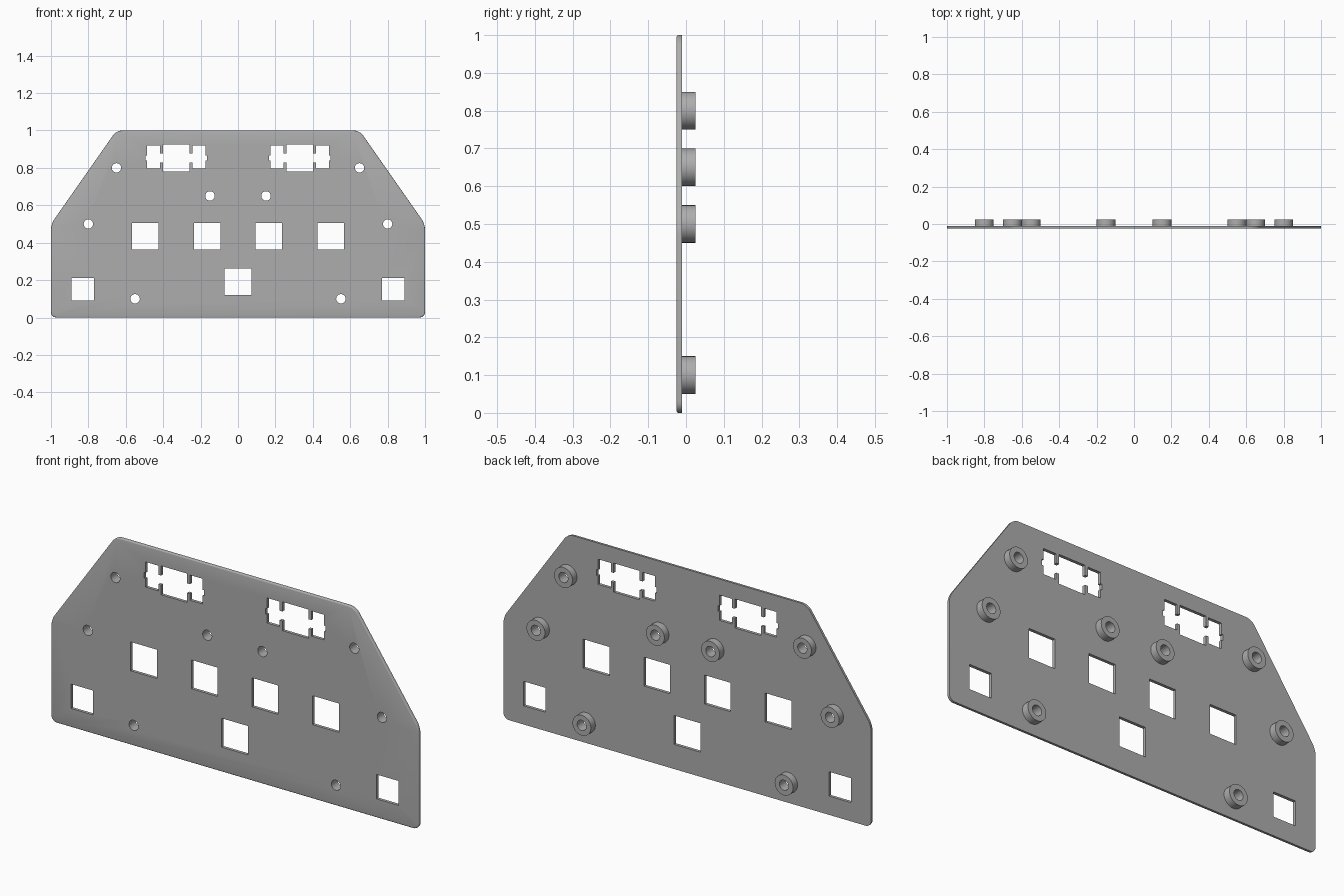
import bpy, bmesh
from math import radians, cos, sin, tau

if "Cube" in bpy.data.objects:
    bpy.data.objects.remove(bpy.data.objects["Cube"], do_unlink=True)

FRONT, BACK, BOSS_END = -0.025, -0.01, 0.025
MM = 0.01015  # one millimetre of the switch cutout layout

grey = bpy.data.materials.new("plate grey")
grey.use_nodes = True
colour = (0.42, 0.42, 0.42, 1)
grey.diffuse_color = colour
grey.node_tree.nodes["Principled BSDF"].inputs["Base Color"].default_value = colour


def prism(bm, points, y0, y1, corner=0.0):
    """Extrude an x-z outline from y0 to y1, optionally rounding its corners."""
    verts = [bm.verts.new((x, y0, z)) for x, z in points]
    face = bm.faces.new(verts)
    if corner:
        bmesh.ops.bevel(bm, geom=verts, offset=corner, segments=6,
                        profile=0.5, affect='VERTICES')
        face = bm.faces[:][0]
    new = bmesh.ops.extrude_face_region(bm, geom=[face])["geom"]
    moved = [v for v in new if isinstance(v, bmesh.types.BMVert)]
    bmesh.ops.translate(bm, verts=moved, vec=(0, y1 - y0, 0))
    bmesh.ops.recalc_face_normals(bm, faces=bm.faces[:])


def make(name, bm):
    mesh = bpy.data.meshes.new(name)
    bm.to_mesh(mesh)
    bm.free()
    mesh.materials.append(grey)
    obj = bpy.data.objects.new(name, mesh)
    bpy.context.collection.objects.link(obj)
    return obj


def circle(cx, cz, r, n=32):
    return [(cx + r * cos(tau * i / n), cz + r * sin(tau * i / n)) for i in range(n)]


def square(cx, cz, size):
    h = size / 2
    return [(cx - h, cz - h), (cx + h, cz - h), (cx + h, cz + h), (cx - h, cz + h)]


def stabilizer(cx, cz):
    """Wide key cutout: square centre, two legs, narrow links and side notches."""
    half = [(7, -7), (7, -2.3), (8.5, -2.3), (8.5, -5.5), (15.3, -5.5), (15.3, -1.4),
            (16.1, -1.4), (16.1, 1.4), (15.3, 1.4), (15.3, 6.7), (8.5, 6.7),
            (8.5, 2.3), (7, 2.3), (7, 7)]
    loop = half + [(-x, z) for x, z in reversed(half)]
    return [(cx + x * MM, cz + z * MM) for x, z in loop]


# Plate blank with rounded corners and a softened front rim
bm = bmesh.new()
outline = [(-1, 0), (1, 0), (1, 0.5), (0.65, 1), (-0.65, 1), (-1, 0.5)]
prism(bm, outline, FRONT, BACK, corner=0.03)
rim = [e for e in bm.edges if all(v.co.y < FRONT + 0.001 for v in e.verts)]
bmesh.ops.bevel(bm, geom=rim, offset=0.005, segments=3, profile=0.5, affect='EDGES')
plate = make("plate", bm)

# Screw positions, mirrored left and right
screws = [(s * x, z) for x, z in [(0.65, 0.8), (0.8, 0.5), (0.15, 0.65), (0.55, 0.1)]
          for s in (-1, 1)]

# All openings in one cutter
openings = [circle(x, z, 0.025) for x, z in screws]
openings.append(square(0, 0.192, 14 * MM))
for s in (-1, 1):
    openings += [square(s * 0.165, 0.435, 14 * MM), square(s * 0.495, 0.435, 14 * MM),
                 square(s * 0.83, 0.152, 0.12), stabilizer(s * 0.33, 0.853)]
bm = bmesh.new()
for loop in openings:
    prism(bm, loop, FRONT - 0.05, BACK + 0.05)
cutter = make("opening_cutter", bm)
cutter.hide_render = True

cut = plate.modifiers.new("openings", 'BOOLEAN')
cut.operation, cut.solver, cut.object = 'DIFFERENCE', 'EXACT', cutter
bpy.context.view_layer.objects.active = plate
bpy.ops.object.modifier_apply(modifier=cut.name)
bpy.data.objects.remove(cutter, do_unlink=True)

# Ring-shaped standoffs behind every screw hole
parts = [plate]
for i, (x, z) in enumerate(screws):
    bm = bmesh.new()
    rings = []
    for r, y in [(0.05, BACK), (0.05, BOSS_END), (0.025, BOSS_END), (0.025, BACK)]:
        rings.append([bm.verts.new((px, y, pz)) for px, pz in circle(x, z, r)])
    for a, b in zip(rings, rings[1:]):
        for k in range(len(a)):
            j = (k + 1) % len(a)
            bm.faces.new((a[k], a[j], b[j], b[k]))
    bmesh.ops.recalc_face_normals(bm, faces=bm.faces[:])
    bmesh.ops.reverse_faces(bm, faces=[f for f in bm.faces
                                       if abs(f.normal.y) > 0.9 and f.normal.y < 0])
    parts.append(make(f"standoff_{i + 1}", bm))

# Smooth the round walls, keep edges crisp
bpy.ops.object.select_all(action='DESELECT')
for obj in parts:
    obj.select_set(True)
bpy.ops.object.shade_smooth_by_angle(angle=radians(35))
